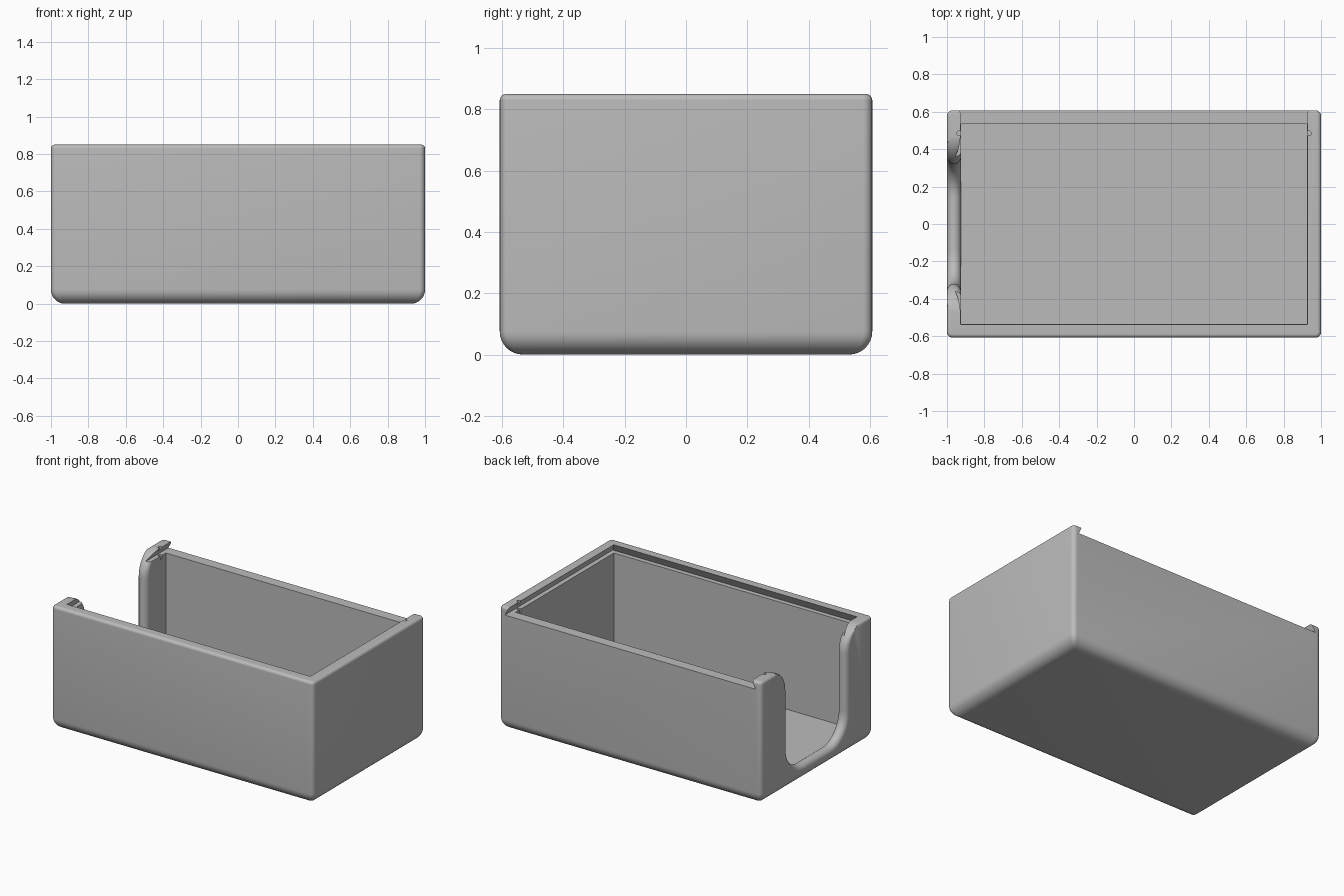
import bpy, bmesh
from math import sin, cos, pi, sqrt

if "Cube" in bpy.data.objects:
    bpy.data.objects.remove(bpy.data.objects["Cube"], do_unlink=True)

HX, HY, H = 1.0, 0.608, 0.85      # outer half sizes and height
IX, IY, FLOOR = 0.925, 0.535, 0.07  # cavity
LEDGE = 0.795                     # floor of the lid groove
WALL = HX - IX

grey = bpy.data.materials.new("light_grey")
grey.use_nodes = True
grey.diffuse_color = (0.5, 0.5, 0.5, 1)
grey.node_tree.nodes["Principled BSDF"].inputs["Base Color"].default_value = (0.5, 0.5, 0.5, 1)


def loft(name, rings):
    """Closed solid through rings with equal point counts."""
    bm = bmesh.new()
    loops = [[bm.verts.new(p) for p in ring] for ring in rings]
    for a, b in zip(loops, loops[1:]):
        for i in range(len(a)):
            j = (i + 1) % len(a)
            bm.faces.new((a[i], a[j], b[j], b[i]))
    bm.faces.new(loops[0])
    bm.faces.new(loops[-1])
    bmesh.ops.recalc_face_normals(bm, faces=bm.faces)
    mesh = bpy.data.meshes.new(name)
    bm.to_mesh(mesh)
    bm.free()
    mesh.materials.append(grey)
    obj = bpy.data.objects.new(name, mesh)
    bpy.context.collection.objects.link(obj)
    return obj


def rounded_rect(inset, z, r, n=6):
    x, y = HX - inset - r, HY - inset - r
    pts = []
    for k, (sx, sy) in enumerate([(1, 1), (-1, 1), (-1, -1), (1, -1)]):
        for i in range(n + 1):
            a = (k + i / n) * pi / 2
            pts.append((sx * x + r * cos(a), sy * y + r * sin(a), z))
    return pts


def rect(x, y0, y1, z):
    return [(-x, y0, z), (x, y0, z), (x, y1, z), (-x, y1, z)]


def cut(target, cutter):
    cutter.hide_render = True
    mod = target.modifiers.new("cut", 'BOOLEAN')
    mod.operation = 'DIFFERENCE'
    mod.solver = 'EXACT'
    mod.object = cutter
    bpy.context.view_layer.objects.active = target
    bpy.ops.object.modifier_apply(modifier=mod.name)
    bpy.data.objects.remove(cutter, do_unlink=True)


# Outer shell: large bottom fillet, small upright and top fillets
rings = []
BOT, TOP, N = 0.075, 0.02, 8
for i in range(N + 1):
    a = i / N * pi / 2
    inset = BOT * (1 - sin(a))
    rings.append(rounded_rect(inset, BOT * (1 - cos(a)), 0.004 + 0.026 * (1 - inset / BOT)))
for i in range(N + 1):
    a = i / N * pi / 2
    inset = TOP * (1 - cos(a))
    rings.append(rounded_rect(inset, H - TOP + TOP * sin(a), 0.03 - inset))
box = loft("box_body", rings)

# Inner cavity
cut(box, loft("cavity_cutter", [rect(IX, -IY, IY, z) for z in (FLOOR, 1)]))

# Dovetail groove for the sliding lid, open at the back
cut(box, loft("lid_groove_cutter", [rect(0.957, -IY - 0.032, 0.8, LEDGE),
                                    rect(0.923, -IY + 0.002, 0.8, H + 0.01)]))


# Opening in the end wall: U shape with flared top and fully rounded rim
def opening(x, d, n=12):
    half = []
    for i in range(n + 1):
        a = -pi / 2 + i / n * pi / 2
        half.append((0.14 + (0.18 + d) * cos(a), 0.29 + (0.18 + d) * sin(a)))
    for i in range(n + 1):
        a = i / n * pi / 2
        half.append((0.48 - (0.16 - d) * cos(a), 0.69 + 0.161 * sin(a)))
    half.append((0.48, 1.0))
    return [(x, y, z) for y, z in half] + [(x, -y, z) for y, z in reversed(half)]


R = WALL / 2
sections = [opening(-1.05, R)]
for i in range(13):
    a = i / 12 * pi
    sections.append(opening(-HX + R - R * cos(a), R - R * sin(a)))
sections.append(opening(-0.9, R))
cut(box, loft("end_opening_cutter", sections))

# Small catch holes beside the groove
for side in (-1, 1):
    hole = [[(side * 0.935 + 0.013 * cos(k * pi / 8), 0.485 + 0.013 * sin(k * pi / 8), z)
             for k in range(16)] for z in (0.77, 0.9)]
    cut(box, loft("catch_hole_cutter", hole))

# Smooth fillets, sharp corners
bpy.ops.object.select_all(action='DESELECT')
box.select_set(True)
bpy.context.view_layer.objects.active = box
bpy.ops.object.shade_smooth_by_angle(angle=pi / 6)
